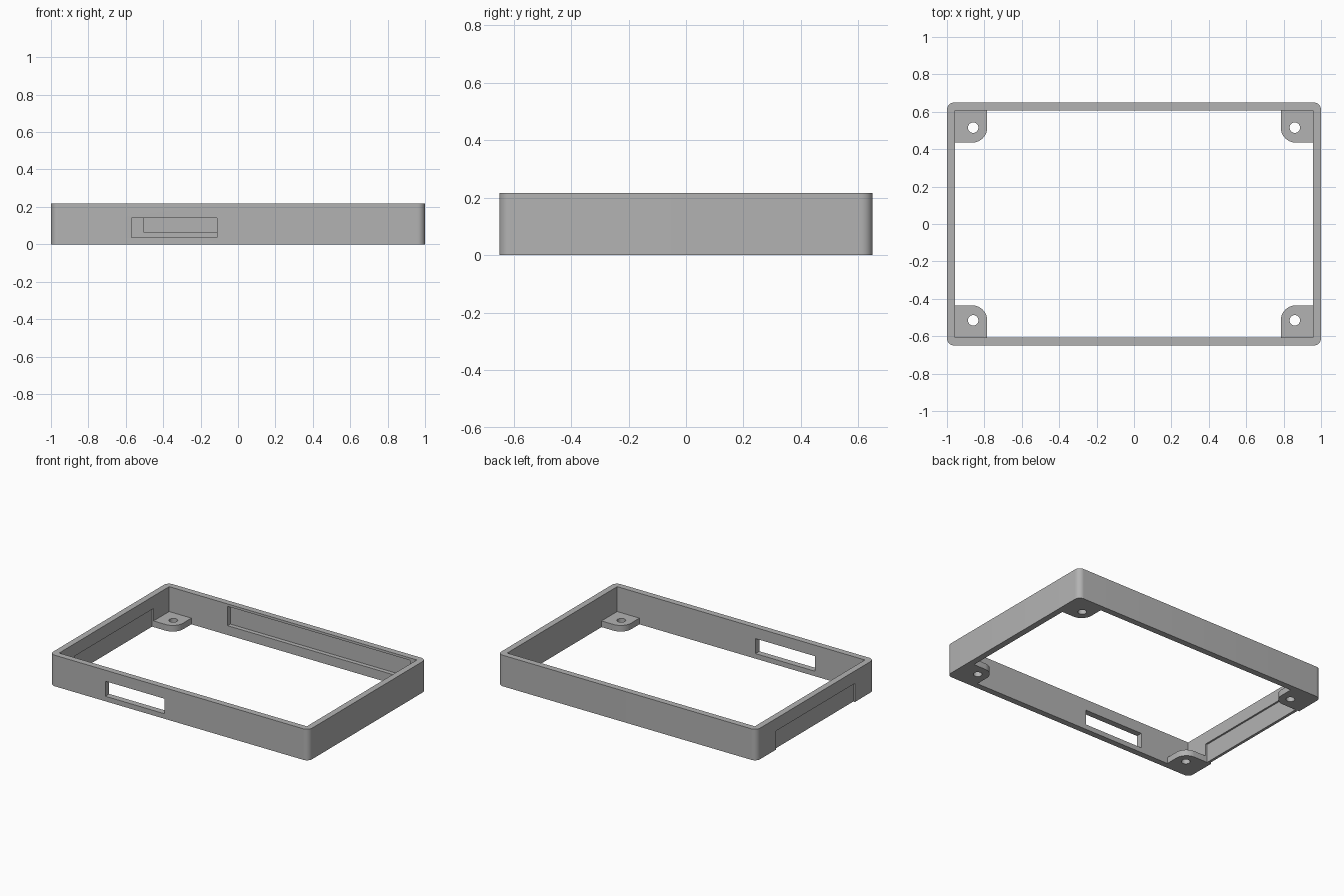
import bpy, bmesh, math

cube = bpy.data.objects.get("Cube")
if cube:
    bpy.data.objects.remove(cube, do_unlink=True)

grey = bpy.data.materials.new("plain grey")
grey.use_nodes = True
COLOR = (0.45, 0.45, 0.45, 1)
grey.diffuse_color = COLOR
grey.node_tree.nodes["Principled BSDF"].inputs["Base Color"].default_value = COLOR

HX, HY, H = 1.0, 0.65, 0.217      # outer half sizes and height
IX, IY = 0.957, 0.607             # inner half sizes


def prism(name, outline, z0, z1):
    """Extrude a flat outline upward into a solid."""
    bm = bmesh.new()
    face = bm.faces.new([bm.verts.new((x, y, z0)) for x, y in outline])
    top = bmesh.ops.extrude_face_region(bm, geom=[face])["geom"]
    bmesh.ops.translate(bm, vec=(0, 0, z1 - z0),
                        verts=[v for v in top if isinstance(v, bmesh.types.BMVert)])
    bmesh.ops.recalc_face_normals(bm, faces=bm.faces)
    mesh = bpy.data.meshes.new(name)
    bm.to_mesh(mesh)
    bm.free()
    mesh.materials.append(grey)
    obj = bpy.data.objects.new(name, mesh)
    bpy.context.collection.objects.link(obj)
    return obj


def arc(cx, cy, r, start, end, n=10):
    angles = [math.radians(start + (end - start) * i / n) for i in range(n + 1)]
    return [(cx + r * math.cos(a), cy + r * math.sin(a)) for a in angles]


def box(x0, x1, y0, y1, z0, z1):
    return prism("cutter", [(x0, y0), (x1, y0), (x1, y1), (x0, y1)], z0, z1)


def cut(obj, cutter):
    """Subtract the cutter, then discard it."""
    cutter.hide_render = True
    mod = obj.modifiers.new("cut", "BOOLEAN")
    mod.operation = "DIFFERENCE"
    mod.solver = "EXACT"
    mod.object = cutter
    bpy.context.view_layer.objects.active = obj
    bpy.ops.object.modifier_apply(modifier=mod.name)
    bpy.data.objects.remove(cutter, do_unlink=True)


def smooth(obj):
    bpy.ops.object.select_all(action="DESELECT")
    obj.select_set(True)
    bpy.context.view_layer.objects.active = obj
    bpy.ops.object.shade_smooth_by_angle(angle=math.radians(30))


# Rounded rectangular frame, open at top and bottom
R = 0.04
outline = []
for i, (sx, sy) in enumerate([(1, 1), (-1, 1), (-1, -1), (1, -1)]):
    outline += arc(sx * (HX - R), sy * (HY - R), R, i * 90, i * 90 + 90)
frame = prism("frame", outline, 0, H)
cut(frame, box(-IX, IX, -IY, IY, -0.1, 0.4))

# Through window in the front wall
cut(frame, box(-0.57, -0.112, -0.8, -0.5, 0.035, 0.14))

# Shallow pocket inside the back wall
cut(frame, box(-0.505, 0.905, 0.5, IY + 0.03, 0.065, 0.2))

# Thin panel in the side wall: recessed on both faces, open below
cut(frame, box(-1.1, -0.988, -0.435, 0.435, -0.1, 0.13))
cut(frame, box(-0.969, -0.8, -0.435, 0.435, -0.1, 0.13))
smooth(frame)

# Corner mounting tabs with a rounded free corner and a screw hole
TX, TY, TR = 0.785, 0.435, 0.08
for sx, side in ((1, "left"), (-1, "right")):
    for sy, end in ((-1, "front"), (1, "back")):
        pts = [(IX, IY), (TX, IY)] + arc(TX + TR, TY + TR, TR, 180, 270) + [(IX, TY)]
        tab = prism(f"{end}_{side}_tab", [(x * sx, y * sy) for x, y in pts], 0, 0.043)
        cut(tab, prism("cutter", arc(0.86 * sx, 0.515 * sy, 0.028, 0, 345, 23), -0.1, 0.2))
        smooth(tab)
